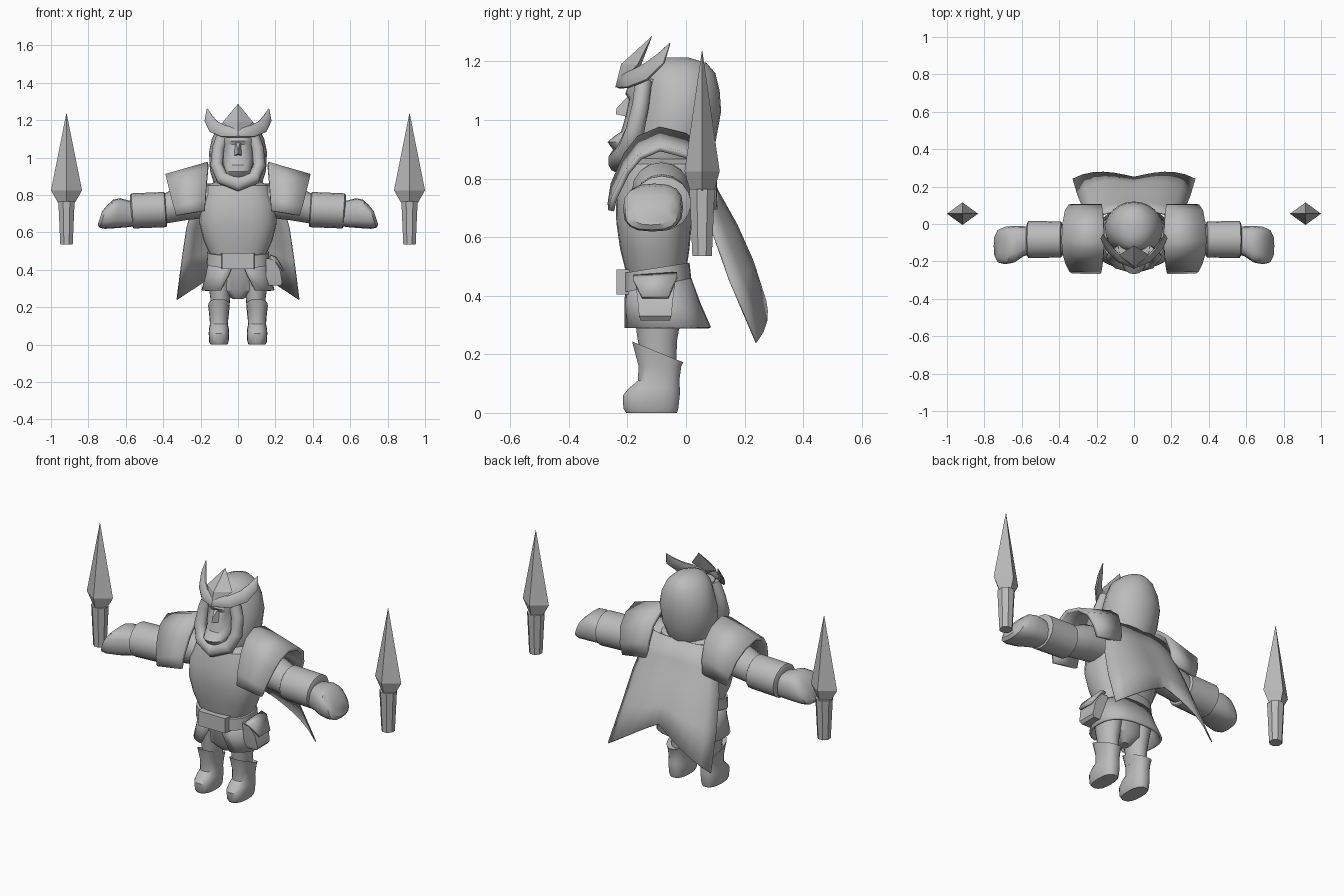
import bpy, math
from mathutils import Vector as V

if "Cube" in bpy.data.objects:
    bpy.data.objects.remove(bpy.data.objects["Cube"])

grey = bpy.data.materials.new("plain_grey")
grey.diffuse_color = (0.5, 0.5, 0.5, 1)
grey.use_nodes = True
grey.node_tree.nodes["Principled BSDF"].inputs["Base Color"].default_value = grey.diffuse_color


def build(name, verts, faces, angle=35, mirror=False, thick=0):
    """Mesh object with angle-based smoothing, optional shell thickness and x mirror."""
    me = bpy.data.meshes.new(name)
    me.from_pydata([tuple(v) for v in verts], [], faces)
    ob = bpy.data.objects.new(name, me)
    bpy.context.collection.objects.link(ob)
    me.materials.append(grey)
    bpy.ops.object.select_all(action='DESELECT')
    bpy.context.view_layer.objects.active = ob
    ob.select_set(True)
    bpy.ops.object.mode_set(mode='EDIT')
    bpy.ops.mesh.select_all(action='SELECT')
    bpy.ops.mesh.normals_make_consistent(inside=False)
    bpy.ops.object.mode_set(mode='OBJECT')
    bpy.ops.object.shade_smooth_by_angle(angle=math.radians(angle))
    if thick:
        m = ob.modifiers.new("shell", 'SOLIDIFY')
        m.thickness, m.offset = thick, 0
    if mirror:
        ob.modifiers.new("mirror", 'MIRROR').use_mirror_merge = False
    return ob


def skin(name, rings, closed=True, caps=True, **kw):
    """Bridge successive rings of points."""
    n = len(rings[0])
    faces = []
    for i in range(len(rings) - 1):
        for j in range(n if closed else n - 1):
            k = (j + 1) % n
            faces.append((i*n + j, i*n + k, (i+1)*n + k, (i+1)*n + j))
    if closed and caps:
        faces += [tuple(range(n)), tuple(range((len(rings)-1)*n, len(rings)*n))]
    return build(name, [p for r in rings for p in r], faces, **kw)


def oval(c, u, v, n, power=2.0, start=0.0):
    pts = []
    for i in range(n):
        a = start + 2*math.pi*i/n
        s, t = [math.copysign(abs(f(a))**(2/power), f(a)) for f in (math.cos, math.sin)]
        pts.append(V(c) + V(u)*s + V(v)*t)
    return pts


def stack(name, rows, n=20, power=2.0, cx=0, **kw):
    """Rows: z, y front, y back, half width, tilt (front rises)."""
    rings = []
    for z, yf, yb, rx, *t in rows:
        tilt = t[0] if t else 0
        h = (yb - yf)/2
        rings.append(oval((cx, (yf + yb)/2, z), (rx, 0, 0), (0, h, -tilt), n, power))
    return skin(name, rings, **kw)


def limb(name, rows, n=16, power=2.0, **kw):
    """Rows along x: x, y, z, half depth y, half height z, x lean."""
    return skin(name, [oval((x, y, z), (0, ry, 0), (l, 0, rz), n, power)
                       for x, y, z, ry, rz, l in rows], mirror=True, **kw)


def tube(name, rows, up, n=10, **kw):
    """Rows: point, radius along up, radius across."""
    rings = []
    for i, (p, a, b) in enumerate(rows):
        d = V(rows[min(i+1, len(rows)-1)][0]) - V(rows[max(i-1, 0)][0])
        side = d.cross(V(up)).normalized()
        top = side.cross(d).normalized()
        rings.append(oval(p, side*b, top*a, n))
    return skin(name, rings, **kw)


# Body
stack("torso", [(.48, -.205, .0, .15), (.56, -.225, .012, .185), (.65, -.238, .02, .207),
                (.75, -.24, .06, .205), (.85, -.21, .07, .17), (.88, -.15, .04, .1)],
      n=24, power=2.5)
stack("hips", [(.245, -.13, -.06, .03), (.29, -.17, -.02, .11), (.45, -.19, .0, .14)])
stack("trouser_leg", [(.15, -.15, -.035, .045), (.25, -.165, -.03, .053), (.36, -.18, -.01, .07)],
      cx=.095, mirror=True)
stack("boot", [(0, -.205, -.03, .045), (.015, -.215, -.025, .052), (.06, -.217, -.02, .055),
               (.085, -.195, -.02, .053), (.11, -.165, -.022, .048), (.16, -.163, -.015, .052),
               (.208, -.185, -.008, .058, .036), (.19, -.16, -.03, .043, .02)],
      n=18, power=2.4, cx=.102, mirror=True)

# Skirt with a front split, belt and buckle
skirt = []
for z, yf, yb, rx, gap in [(.46, -.2, .012, .15, .05), (.37, -.207, .045, .168, .22),
                           (.29, -.215, .08, .19, .42)]:
    c, h = (yf + yb)/2, (yb - yf)/2
    arc = [gap + (2*math.pi - 2*gap)*i/24 for i in range(25)]
    skirt.append([V((rx*math.copysign(abs(math.sin(a))**.8, math.sin(a)),
                     c - h*math.copysign(abs(math.cos(a))**.8, math.cos(a)), z)) for a in arc])
skin("skirt", skirt, closed=False, thick=.012)
stack("belt", [(.435, -.218, .018, .168, -.025), (.495, -.218, .012, .165, -.018)], n=24, power=2.5)
skin("buckle", [[V((x, y, z)) for x, z in ((-w, .405), (w, .405), (w, .49), (-w, .49))]
                for y, w in ((-.19, .09), (-.238, .085))])

# Pouch on one hip: tapered bag and pointed flap
skin("pouch", [[V((x, -.105 + s*w, z)) for x, s in ((.15, -1), (xo, -1), (xo, 1), (.15, 1))]
               for z, w, xo in ((.315, .05, .225), (.33, .055, .237), (.40, .062, .225),
                                (.46, .07, .19))])
skin("pouch_flap", [[V(p) for p in ((.17, -.18, .465), (.17, -.03, .475))],
                    [V(p) for p in ((.2, -.18, .455), (.2, -.03, .465))],
                    [V(p) for p in ((.243, -.15, .395), (.243, -.06, .395))]],
     closed=False, thick=.014)

# Arms
limb("upper_arm", [(.15, -.085, .77, .09, .09, 0), (.28, -.085, .76, .1, .095, 0),
                   (.37, -.085, .735, .085, .085, 0), (.40, -.085, .725, .08, .08, 0)])
limb("forearm_cuff", [(.385, -.083, .722, .088, .088, .006), (.39, -.083, .722, .096, .094, .006),
                      (.565, -.083, .715, .1, .094, .006), (.572, -.083, .715, .085, .08, .006)])
limb("fist", [(.56, -.09, .70, .075, .068, 0), (.59, -.092, .70, .08, .072, 0),
              (.64, -.108, .703, .098, .08, -.01), (.69, -.115, .697, .1, .078, -.022),
              (.72, -.118, .685, .09, .06, -.02), (.738, -.12, .678, .06, .036, -.012)], power=2.7)

# Arched shoulder plates
arch = [(-.258, .715), (-.248, .78), (-.205, .88), (-.16, .938), (-.09, .968), (0, .945),
        (.065, .89), (.095, .8), (.098, .72)]
drop = [-.025, -.045, -.06, -.065, -.065, -.065, -.06, -.045, -.025]
skin("shoulder_plate",
     [[V((.178 - .018*(z - .715)/.253, y, z)) for y, z in arch],
      [V((.33 + .055*(z - .715)/.253, y*.99, z + d)) for (y, z), d in zip(arch, drop)]],
     closed=False, thick=.02, mirror=True, angle=50)

# Cape: flares downward with a notched hem
spine = [(.86, .07), (.76, .105), (.65, .165), (.54, .215), (.44, .25)]
side = [(.19, .86, .04), (.24, .75, .055), (.275, .62, .09), (.30, .45, .15), (.327, .24, .24)]
cape = []
for (zc, yc), (xs, zs, ys) in zip(spine, side):
    f = (.86 - zc)/.42
    cape.append([V((xs*u, yc + (ys - yc)*abs(u)**3 + .075*f*abs(u)*(1 - u*u),
                    zc + (zs - zc)*abs(u)**1.1)) for u in [i/6 - 1 for i in range(13)]])
skin("cape", cape, closed=False, thick=.006, angle=60)

# Hood, face opening rim, face and nose
stack("hood", [(.80, -.17, .04, .10), (.85, -.19, .075, .125), (.93, -.18, .102, .15),
               (1.03, -.165, .12, .155), (1.10, -.15, .115, .14), (1.16, -.145, .10, .112),
               (1.195, -.12, .07, .075), (1.213, -.075, .01, .03)], n=24, angle=60)
half = [((.075, -.145, 1.13), .03, .035), ((.105, -.155, 1.05), .03, .033),
        ((.115, -.175, .96), .034, .033), ((.085, -.205, .89), .036, .036)]
tube("hood_rim", half + [((0, -.235, .86), .032, .04)]
     + [((-x, y, z), a, b) for (x, y, z), a, b in reversed(half)], up=(0, 1, 0), angle=60)
stack("face", [(.86, -.19, -.05, .05), (.90, -.25, -.05, .065), (.925, -.268, -.05, .07),
               (.945, -.245, -.05, .075), (.96, -.222, -.05, .08), (1.0, -.21, -.05, .085),
               (1.07, -.195, -.05, .085), (1.09, -.207, -.05, .085), (1.14, -.19, -.05, .085)],
      power=2.3)
build("nose", [(-.025, -.195, 1.01), (.025, -.195, 1.01), (0, -.24, 1.02), (0, -.237, 1.04),
               (-.012, -.195, 1.085), (.012, -.195, 1.085)],
      [(0, 1, 2), (0, 2, 3, 4), (1, 5, 3, 2), (4, 3, 5), (0, 4, 5, 1)])

# Crown: upswept crescent horns and diamond crest
horn = [((.165, -.055, 1.262), .002, .002), ((.158, -.085, 1.21), .028, .01),
        ((.13, -.135, 1.165), .036, .014), ((.075, -.19, 1.14), .034, .014)]
tube("crown_horns", horn + [((0, -.22, 1.135), .03, .014)]
     + [((-x, y, z), a, b) for (x, y, z), a, b in reversed(horn)], up=(0, .5, 1), angle=50)
build("crown_crest", [(0, -.242, 1.11), (.08, -.165, 1.19), (0, -.115, 1.288), (-.08, -.165, 1.19),
                      (0, -.222, 1.19), (0, -.16, 1.17)],
      [(a, b, m) for m in (4, 5) for a, b in ((0, 1), (1, 2), (2, 3), (3, 0))], angle=15)

# Floating daggers: diamond blades on tapered grips
centre = V((.917, .055, 0))
skin("blade", [oval(centre + V((0, 0, z)), (rx, 0, 0), (0, ry, 0), 4)
               for z, rx, ry in ((.76, .046, .042), (.825, .083, .06), (1.236, .001, .001))],
     mirror=True, angle=15)
skin("grip", [oval(centre + V((0, 0, z)), (r, 0, 0), (0, r, 0), 8, start=math.pi/8)
              for z, r in ((.535, .036), (.765, .047))], mirror=True, angle=30)
